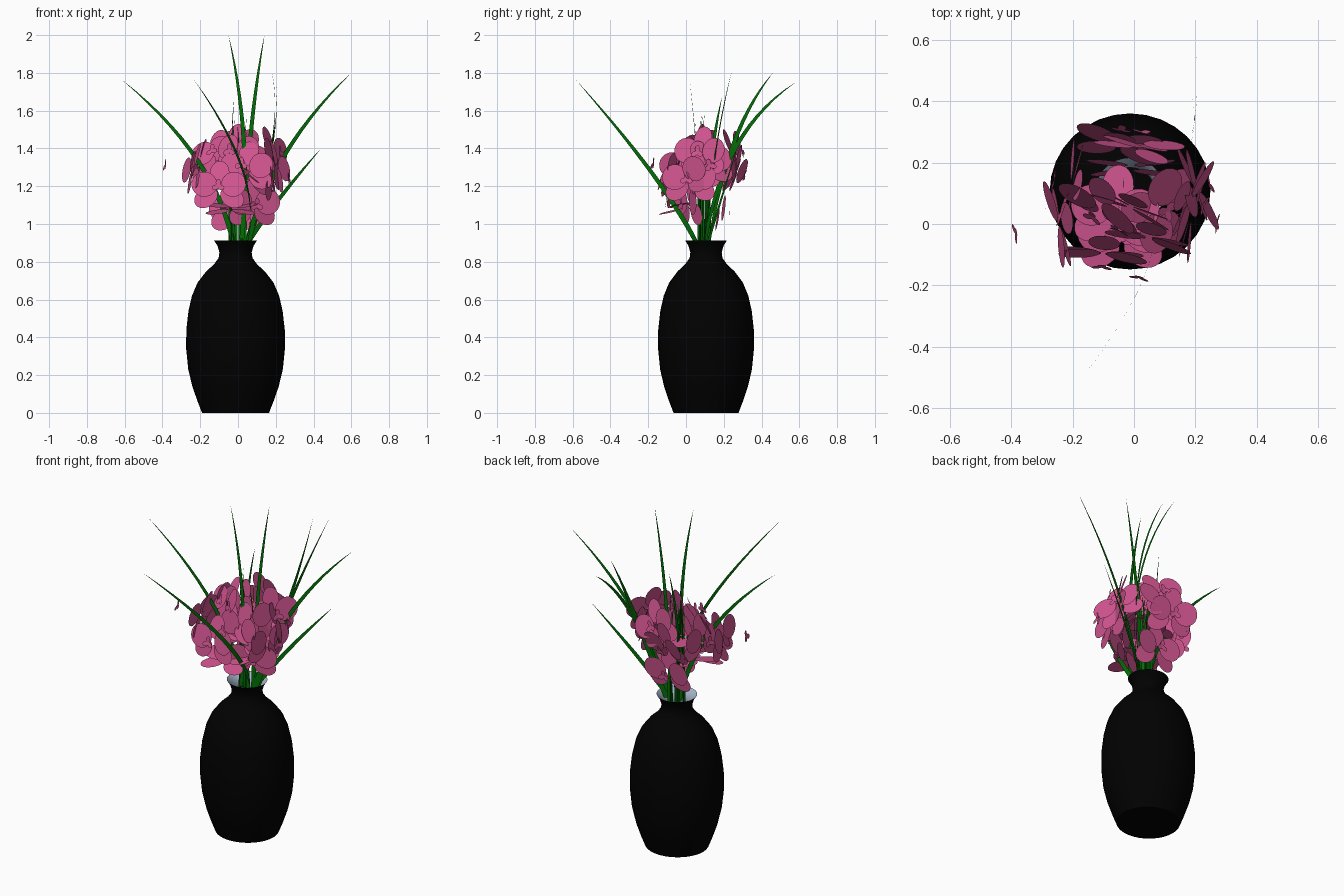
import bpy, bmesh, math, random
from mathutils import Vector, Matrix

if "Cube" in bpy.data.objects:
    bpy.data.objects.remove(bpy.data.objects["Cube"])
random.seed(4)


def mat(name, rgb):
    m = bpy.data.materials.new(name)
    m.diffuse_color = (*rgb, 1)
    m.use_nodes = True
    m.node_tree.nodes["Principled BSDF"].inputs["Base Color"].default_value = m.diffuse_color
    return m


BLACK = mat("glazed_black", (0.0003, 0.0003, 0.0003))
LINER = mat("pale_blue_liner", (0.42, 0.52, 0.67))
PINK = mat("petal_pink", (0.64, 0.09, 0.28))
GREEN = mat("leaf_green", (0.001, 0.15, 0.002))


def finish(name, bm, material, smooth=False):
    me = bpy.data.meshes.new(name)
    bm.to_mesh(me)
    bm.free()
    me.materials.append(material)
    for p in me.polygons:
        p.use_smooth = smooth
    ob = bpy.data.objects.new(name, me)
    bpy.context.collection.objects.link(ob)
    return ob


def lathe(name, profile, material, n=32, cap=False):
    bm = bmesh.new()
    rings = [[bm.verts.new((-0.013 + r * 1.03 * math.cos(2 * math.pi * i / n),
                            0.106 + r * math.sin(2 * math.pi * i / n), z))
              for i in range(n)] for r, z in profile]
    for a, b in zip(rings, rings[1:]):
        for i in range(n):
            j = (i + 1) % n
            bm.faces.new((a[i], a[j], b[j], b[i]))
    if cap:
        bm.faces.new(rings[0][::-1])
    ob = finish(name, bm, material, True)
    bpy.context.view_layer.objects.active = ob
    ob.select_set(True)
    bpy.ops.object.shade_smooth_by_angle(angle=math.radians(40))
    ob.select_set(False)


# Vase: black outside, pale liner inside
OUTER = [(0.172, 0), (0.195, 0.06), (0.222, 0.14), (0.243, 0.23), (0.254, 0.34),
         (0.253, 0.44), (0.242, 0.54), (0.224, 0.62), (0.195, 0.69), (0.15, 0.75),
         (0.112, 0.785), (0.087, 0.82), (0.083, 0.85), (0.093, 0.885), (0.11, 0.912)]
lathe("vase", OUTER, BLACK, cap=True)
lathe("vase_inside", [(0.11, 0.912)] + [(r - 0.005, z) for r, z in OUTER[-2:0:-1]], LINER)


# Grass blades: flat tapering ribbons standing upright, rooted in the neck
def blade(name, root, mid, tip, width, steps=14):
    p0, pm, p2 = Vector(root), Vector(mid), Vector(tip)
    p1 = 2 * pm - 0.5 * (p0 + p2)           # curve passes through mid
    bm = bmesh.new()
    prev = None
    for i in range(steps + 1):
        t = i / steps
        p = (1 - t) ** 2 * p0 + 2 * t * (1 - t) * p1 + t * t * p2
        tan = (1 - t) * (p1 - p0) + t * (p2 - p1)
        # keep the ribbon exactly vertical so it vanishes seen from above
        nrm = Vector((tan.x, tan.y, 0)).normalized().cross(Vector((0, 0, 1)))
        w = nrm.cross(tan).normalized() * width * 0.5 * (1 - t ** 3.2 + 0.01)
        if prev and w.dot(prev[2]) < 0:
            w = -w
        cur = bm.verts.new(p - w), bm.verts.new(p + w), w
        if prev:
            bm.faces.new((prev[0], prev[1], cur[1], cur[0]))
        prev = cur
    finish(name, bm, GREEN)


BLADES = [
    ((-0.02, 0.09, 0.87), (-0.21, 0.06, 1.33), (-0.61, 0.02, 1.76)),
    ((0.04, 0.06, 0.89), (0.03, -0.18, 1.27), (-0.23, -0.58, 1.76)),
    ((0.02, 0.00, 0.92), (0.03, 0.00, 1.45), (-0.05, 0.00, 2.00)),
    ((0.03, 0.10, 0.85), (0.065, 0.10, 1.45), (0.14, 0.10, 2.00)),
    ((0.05, 0.12, 0.88), (0.18, 0.25, 1.42), (0.18, 0.46, 1.80)),
    ((0.05, 0.10, 0.88), (0.18, 0.26, 1.40), (0.20, 0.58, 1.75)),
    ((0.04, 0.10, 0.88), (0.25, 0.155, 1.37), (0.60, 0.24, 1.80)),
    ((0.04, 0.11, 0.88), (0.20, 0.18, 1.11), (0.44, 0.27, 1.40)),
    ((-0.02, 0.10, 0.85), (-0.035, 0.13, 1.30), (-0.02, 0.19, 1.67)),
]
for i, (a, b, c) in enumerate(BLADES):
    blade(f"grass_blade_{i + 1}", a, b, c, 0.025)

# Short upright stems in the middle of the bunch
for i in range(12):
    x, y = random.uniform(-0.05, 0.03), random.uniform(0.06, 0.14)
    a = random.uniform(0, 6.28)
    d = Vector((math.cos(a), math.sin(a), 0))
    r = Vector((x, y, 0.8))
    blade(f"stem_{i + 1}", r, r + d * 0.006 + Vector((0, 0, 0.38)),
          r + d * 0.03 + Vector((0, 0, random.uniform(0.6, 0.8))), 0.015, 8)


# Orchid flowers: three sepals, two wide petals and a small lobed lip in front
def disc(bm, m, centre, angle, rx, ry, tilt, n=20):
    local = (Matrix.Rotation(angle, 4, 'Z') @ Matrix.Rotation(tilt, 4, 'Y')
             @ Matrix.Translation((centre, 0, 0)))
    bm.faces.new([bm.verts.new(m @ local @ Vector(
        (rx * math.cos(2 * math.pi * k / n), ry * math.sin(2 * math.pi * k / n), 0)))
        for k in range(n)])


def flower(name, pos, normal, roll=0, lip=0.09):
    q = Vector(normal).to_track_quat('Z', 'Y').to_matrix().to_4x4()
    m = Matrix.Translation(pos) @ q @ Matrix.Rotation(math.radians(roll), 4, 'Z')
    bm = bmesh.new()
    for deg in (90, 215, 325):
        disc(bm, m, 0.085, math.radians(deg), 0.068, 0.052, 0.1)
    for deg in (12, 168):
        disc(bm, m @ Matrix.Translation((0, 0, 0.008)), 0.08,
             math.radians(deg), 0.068, 0.068, -0.12)
    for deg in (90, 210, 330):
        disc(bm, m @ Matrix.Translation((0, 0, lip)), 0.018,
             math.radians(deg), 0.019, 0.014, -0.1, 12)
    finish(name, bm, PINK)


FLOWERS = [
    ((-0.10, -0.09, 1.19), (-0.1, -1, 0.25), 0, 0.05),
    ((-0.01, 0.18, 1.07), (0, 1, -0.1), 0, 0.05),
    ((-0.01, 0.06, 1.38), (-0.4, -0.9, 0.1), 0),
    ((-0.24, 0.00, 1.28), (-1, -0.2, 0.2), 10, 0.15),
    ((0.18, 0.02, 1.23), (1, -0.2, 0.1), 0),
    ((0.20, 0.11, 1.30), (1, 0.35, 0.2), 20, 0.05),
    ((-0.05, 0.26, 1.27), (0.2, 1, -0.35), 0, 0.05),
    ((0.02, 0.25, 1.37), (0.2, 1, 0.2), 30, 0.05),
    ((-0.04, -0.04, 1.08), (0, -0.15, 1), 0, 0.03),
    ((-0.06, 0.04, 1.24), (-0.1, -0.1, 1), 40, 0.03),
    ((-0.20, 0.13, 1.30), (-1, 0.2, 0.1), 0, 0.06),
    ((0.05, -0.04, 1.29), (-0.25, -1, 0.2), 0, 0.14),
    ((-0.11, 0.06, 1.37), (-0.5, -0.7, 0.4), 15, 0.05),
    ((0.18, 0.08, 1.37), (0.9, -0.4, 0.2), 0, 0.05),
    ((0.08, 0.02, 1.10), (0.4, -0.9, 0.0), 0, 0.05),
    ((0.09, 0.05, 1.25), (0.6, -0.3, 0.8), 20, 0.03),
]
for i, f in enumerate(FLOWERS):
    flower(f"flower_{i + 1}", *f)
